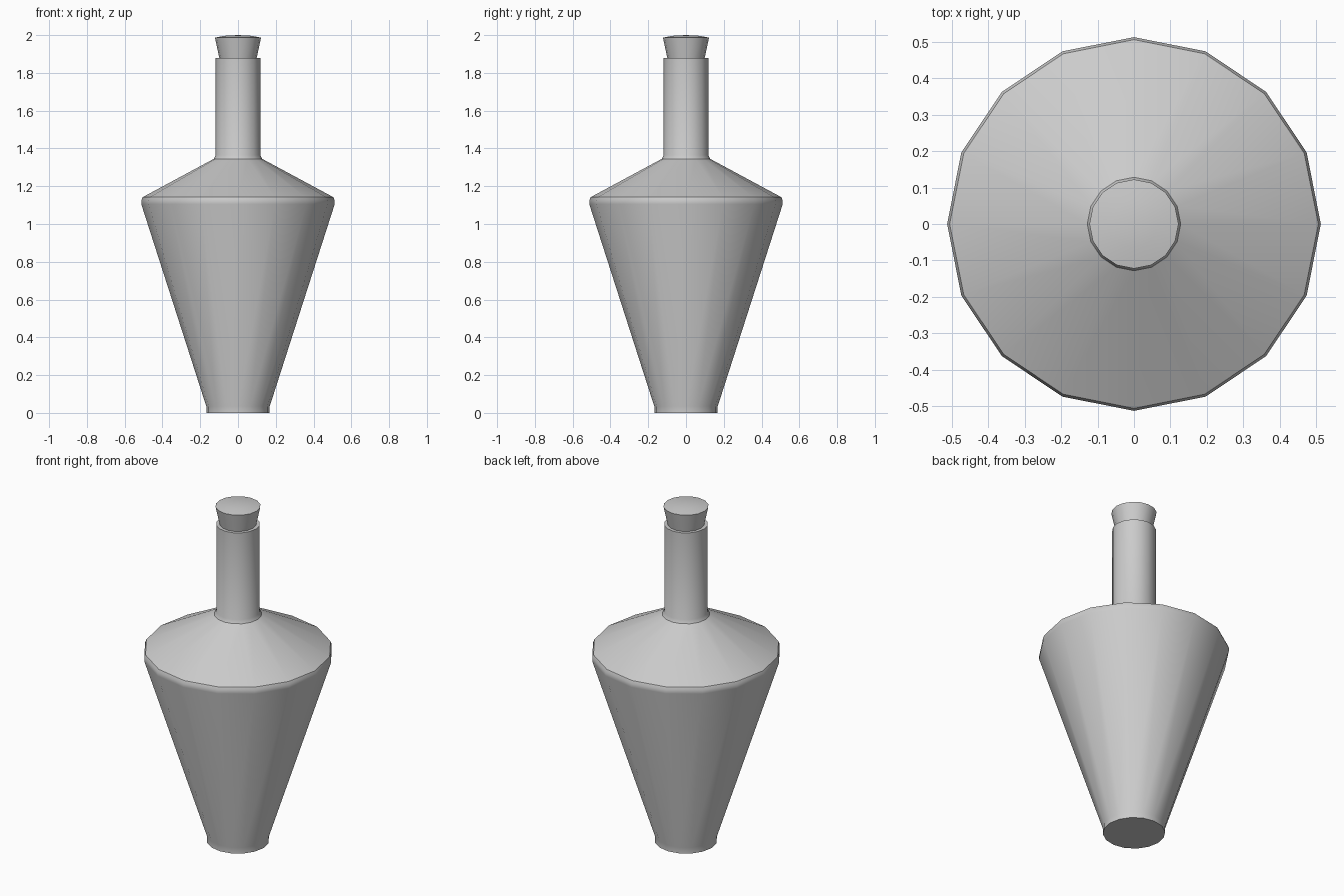
import bpy, bmesh
from math import radians, pi, sin, cos

if "Cube" in bpy.data.objects:
    bpy.data.objects.remove(bpy.data.objects["Cube"])

SIDES = 16


def lathe(name, profile):
    """Spin an (r, z) profile around z; r = 0 gives a pole."""
    bm = bmesh.new()
    rings = []
    for r, z in profile:
        if r == 0:
            rings.append([bm.verts.new((0, 0, z))] * SIDES)
        else:
            rings.append([bm.verts.new((r * cos(2 * pi * i / SIDES), r * sin(2 * pi * i / SIDES), z))
                          for i in range(SIDES)])
    for low, high in zip(rings, rings[1:]):
        for i in range(SIDES):
            j = (i + 1) % SIDES
            corners = [low[i], low[j], high[j], high[i]]
            bm.faces.new(list(dict.fromkeys(corners)))
    bmesh.ops.recalc_face_normals(bm, faces=bm.faces[:])
    mesh = bpy.data.meshes.new(name)
    bm.to_mesh(mesh)
    bm.free()
    obj = bpy.data.objects.new(name, mesh)
    bpy.context.collection.objects.link(obj)
    bpy.ops.object.select_all(action='DESELECT')
    obj.select_set(True)
    bpy.context.view_layer.objects.active = obj
    bpy.ops.object.shade_smooth_by_angle(angle=radians(32))
    return obj


# Bottle: foot, tapered body, shoulder, neck and lip
lathe("bottle", [(0, 0), (0.168, 0), (0.168, 0.035), (0.512, 1.105), (0.512, 1.125),
                 (0.505, 1.142), (0.128, 1.345), (0.118, 1.365), (0.118, 1.88),
                 (0.098, 1.88)])

# Stopper: flared plug with a slightly domed top, its foot inside the neck
lathe("stopper", [(0, 1.87), (0.097, 1.87), (0.122, 1.987), (0.065, 1.997), (0, 2.0)])
